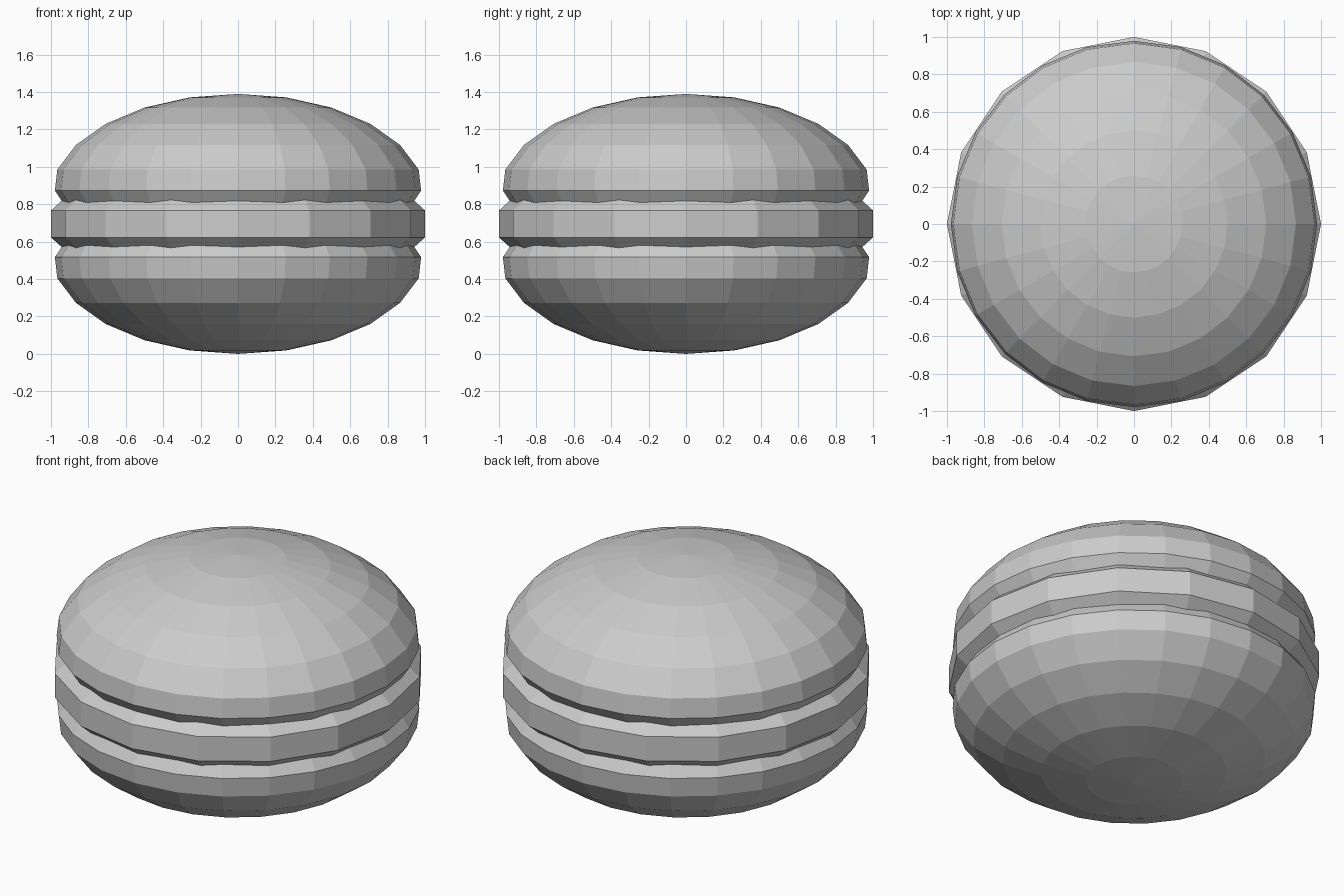
import bpy, bmesh
from math import sin, cos, pi

if "Cube" in bpy.data.objects:
    bpy.data.objects.remove(bpy.data.objects["Cube"])

MID = 0.695  # height of the mirror plane through the filling


def lathe(name, profile, sides):
    """Spin (radius, z) points about z; radius 0 gives a pole, open ends are capped."""
    bm = bmesh.new()
    rings = []
    for r, z in profile:
        n = 1 if r == 0 else sides
        rings.append([bm.verts.new((r * cos(2 * pi * i / sides), r * sin(2 * pi * i / sides), z))
                      for i in range(n)])
    for a, b in zip(rings, rings[1:]):
        for i in range(sides):
            j = (i + 1) % sides
            quad = [a[i % len(a)], a[j % len(a)], b[j % len(b)], b[i % len(b)]]
            bm.faces.new(list(dict.fromkeys(quad)))
    for ring in (rings[0], rings[-1]):
        if len(ring) > 1:
            bm.faces.new(ring)
    bmesh.ops.recalc_face_normals(bm, faces=bm.faces)
    mesh = bpy.data.meshes.new(name)
    bm.to_mesh(mesh)
    bm.free()
    obj = bpy.data.objects.new(name, mesh)
    bpy.context.collection.objects.link(obj)
    return obj


# Domed biscuit shell: squashed sphere rings, then an undercut rim
dome = [(0, 1.39)] + [(sin(k * pi / 12), 0.845 + 0.545 * cos(k * pi / 12)) for k in range(1, 6)]
shell = dome + [(0.979, 0.873), (0.92, 0.784)]
lathe("top_shell", shell, 24)
lathe("bottom_shell", [(r, 2 * MID - z) for r, z in shell], 24)

# Cream filling: chamfered 16-sided disc
lathe("filling", [(0.92, MID - 0.144), (1.0, MID - 0.072),
                  (1.0, MID + 0.072), (0.92, MID + 0.144)], 16)
